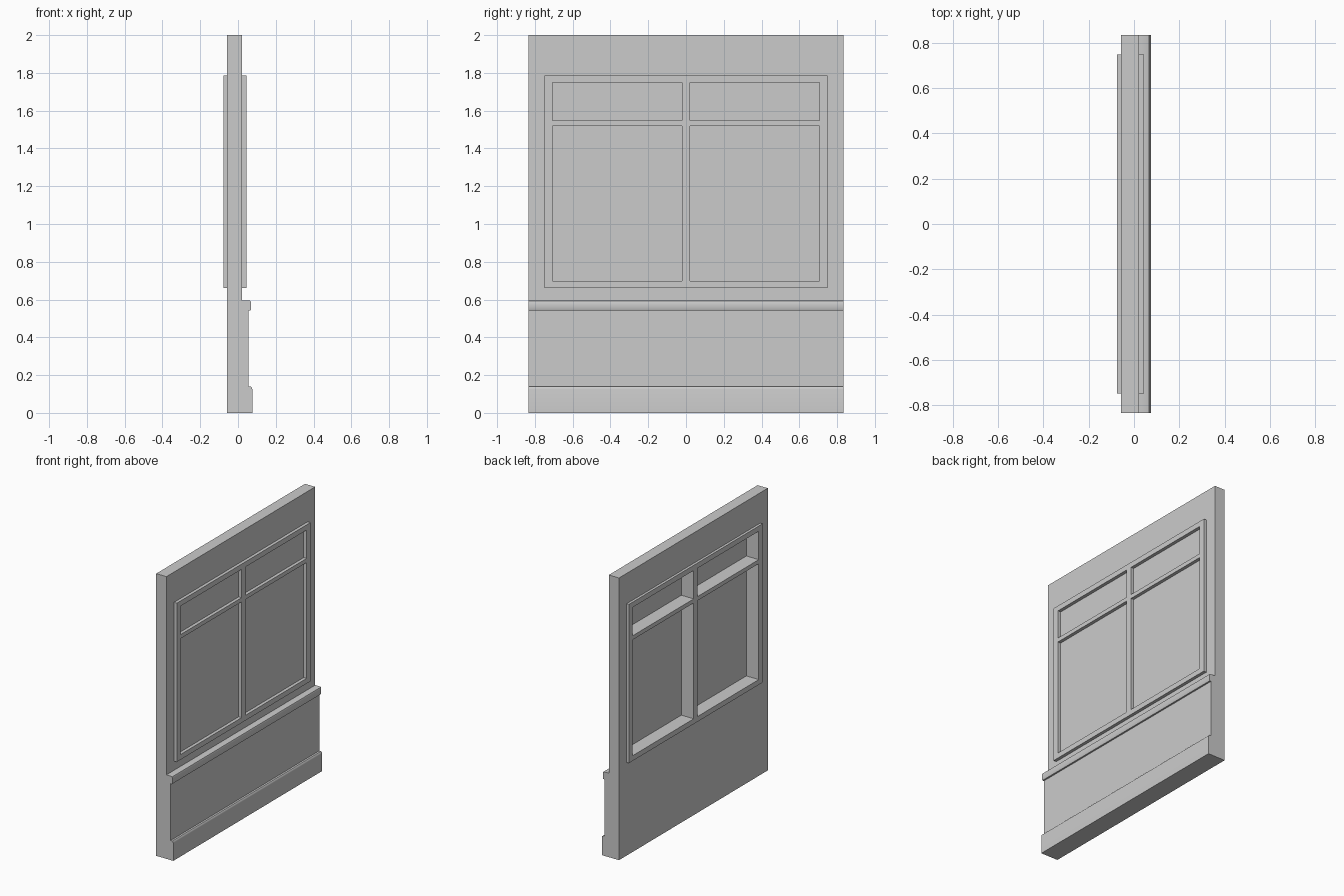
import bpy, bmesh
from mathutils import Vector

if "Cube" in bpy.data.objects:
    bpy.data.objects.remove(bpy.data.objects["Cube"])

HALF_W = 0.833
BACK, FRONT = -0.058, 0.022


def finish(name, bm, smooth=False):
    bmesh.ops.recalc_face_normals(bm, faces=bm.faces)
    mesh = bpy.data.meshes.new(name)
    bm.to_mesh(mesh)
    bm.free()
    ob = bpy.data.objects.new(name, mesh)
    bpy.context.collection.objects.link(ob)
    if smooth:
        bpy.ops.object.select_all(action='DESELECT')
        ob.select_set(True)
        bpy.context.view_layer.objects.active = ob
        bpy.ops.object.shade_smooth_by_angle(angle=0.7)
    return ob


def pierced_panel(name, ys, zs, holes, x0, x1):
    """Slab made from a y/z grid with some cells left open, extruded along x."""
    bm = bmesh.new()
    grid = [[bm.verts.new((x0, y, z)) for z in zs] for y in ys]
    for i in range(len(ys) - 1):
        for j in range(len(zs) - 1):
            if (i, j) not in holes:
                bm.faces.new((grid[i][j], grid[i + 1][j],
                              grid[i + 1][j + 1], grid[i][j + 1]))
    for v in [v for v in bm.verts if not v.link_faces]:
        bm.verts.remove(v)
    ext = bmesh.ops.extrude_face_region(bm, geom=bm.faces[:], use_keep_orig=True)
    moved = [g for g in ext['geom'] if isinstance(g, bmesh.types.BMVert)]
    bmesh.ops.translate(bm, verts=moved, vec=(x1 - x0, 0, 0))
    bmesh.ops.dissolve_limit(bm, angle_limit=0.01, verts=bm.verts[:], edges=bm.edges[:])
    return finish(name, bm)


def moulding(name, profile, smooth=True):
    """Extrude an x/z profile across the full wall width."""
    bm = bmesh.new()
    face = bm.faces.new([bm.verts.new((x, -HALF_W, z)) for x, z in profile])
    ext = bmesh.ops.extrude_face_region(bm, geom=[face], use_keep_orig=True)
    moved = [g for g in ext['geom'] if isinstance(g, bmesh.types.BMVert)]
    bmesh.ops.translate(bm, verts=moved, vec=Vector((0, 2 * HALF_W, 0)))
    return finish(name, bm, smooth)


# Wall with window opening
pierced_panel("wall", [-HALF_W, -0.748, 0.748, HALF_W], [0, 0.66, 1.785, 2.0],
              {(1, 1)}, BACK, FRONT)

# Window frame with four lights
frame_y = [-0.748, -0.706, -0.022, 0.022, 0.706, 0.748]
frame_z = [0.66, 0.697, 1.518, 1.547, 1.748, 1.785]
pierced_panel("window_frame", frame_y, frame_z,
              {(1, 1), (3, 1), (1, 3), (3, 3)}, -0.076, 0.044)

# Glass panes
for i, side in ((1, "left"), (3, "right")):
    for j, level in ((1, "lower"), (3, "upper")):
        bm = bmesh.new()
        y0, y1, z0, z1 = frame_y[i], frame_y[i + 1], frame_z[j], frame_z[j + 1]
        bm.faces.new([bm.verts.new((0.021, y, z))
                      for y, z in ((y0, z0), (y1, z0), (y1, z1), (y0, z1))])
        finish(f"{level}_{side}_pane", bm)

# Wainscot panel, chair rail and baseboard
moulding("wainscot", [(FRONT, 0), (0.055, 0), (0.055, 0.56), (FRONT, 0.56)], False)
moulding("chair_rail", [(FRONT, 0.542), (0.066, 0.542), (0.069, 0.547),
                        (0.069, 0.585), (0.066, 0.592), (0.060, 0.595), (FRONT, 0.595)])
moulding("baseboard", [(FRONT, 0), (0.076, 0), (0.076, 0.125), (0.074, 0.134),
                       (0.069, 0.139), (FRONT, 0.139)])
